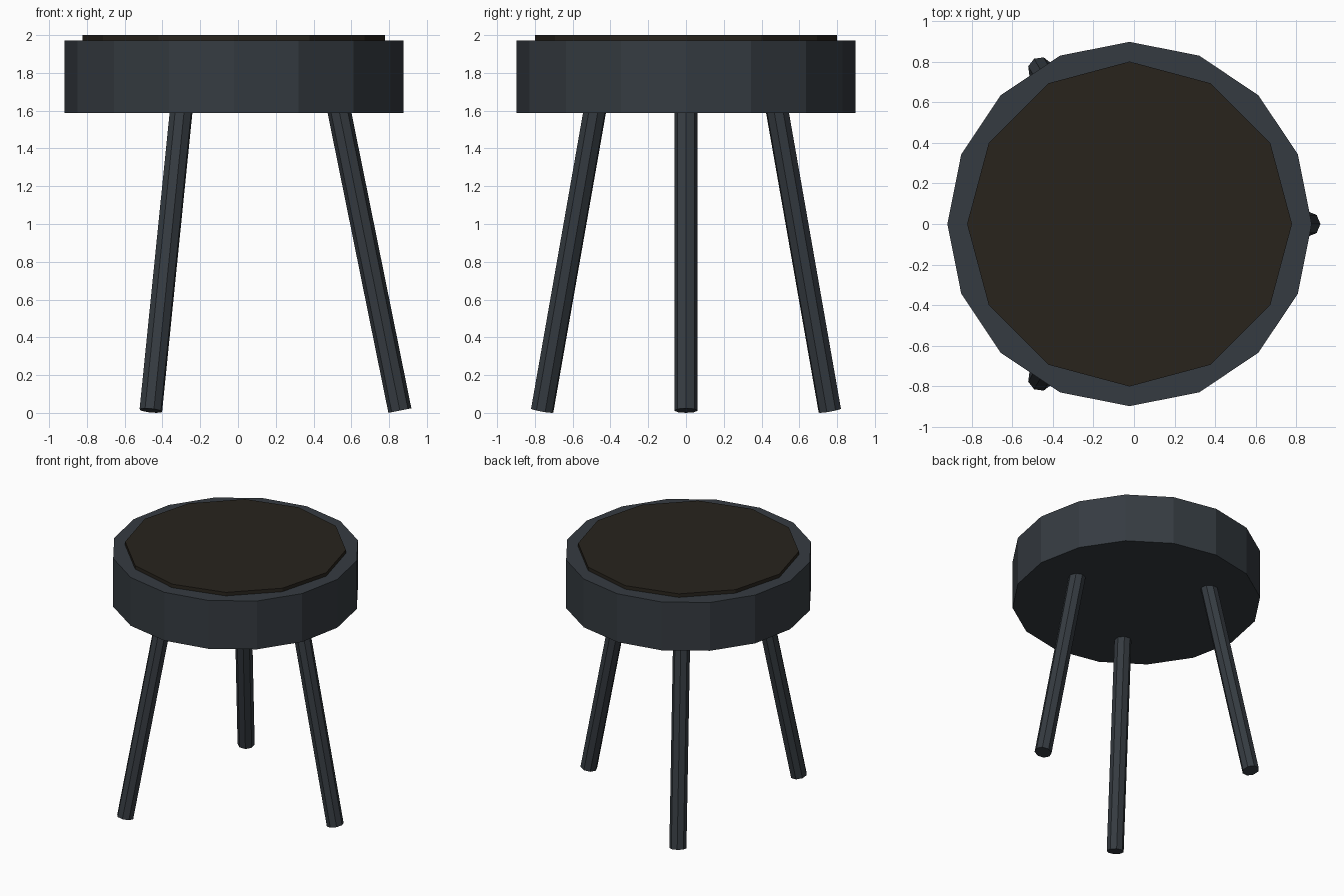
import bpy
from math import pi, sin, cos, tan
from mathutils import Vector

if "Cube" in bpy.data.objects:
    bpy.data.objects.remove(bpy.data.objects["Cube"])

CX = -0.022          # stool axis, offset by the single right-hand leg
SLANT = 0.2          # outward splay of the legs (radians)
LEG_R = 0.062


def material(name, rgb):
    m = bpy.data.materials.new(name)
    m.diffuse_color = (*rgb, 1)
    m.use_nodes = True
    m.node_tree.nodes["Principled BSDF"].inputs["Base Color"].default_value = m.diffuse_color
    return m


def cylinder(name, sides, radius, start, end, mat, spin=0.0):
    """Flat-shaded prism between two points, first corner facing +x."""
    start, end = Vector(start), Vector(end)
    axis = end - start
    tilt = Vector((0, 0, 1)).rotation_difference(axis)
    bpy.ops.mesh.primitive_cylinder_add(vertices=sides, radius=radius, depth=axis.length)
    ob = bpy.context.object
    ob.name = name
    for v in ob.data.vertices:
        c, s = cos(spin), sin(spin)
        x, y, z = v.co
        v.co = tilt @ Vector((c * x - s * y, s * x + c * y, z))
    ob.location = (start + end) / 2
    ob.data.materials.append(mat)
    return ob


frame = material("dark_slate", (0.036, 0.044, 0.053))
pad = material("dark_brown", (0.021, 0.017, 0.012))

# Thick round seat and the thin pad on top
cylinder("seat", 16, 0.897, (CX, 0, 1.587), (CX, 0, 1.972), frame)
cylinder("seat_pad", 12, 0.8, (CX, 0, 1.95), (CX, 0, 2.0), pad)

# Three splayed legs, ends cut square to their own axis
foot_z = LEG_R * sin(SLANT)
top_z = 1.62
foot_r = 0.879
top_r = foot_r - (top_z - foot_z) * tan(SLANT)
for name, a in (("right_leg", 0), ("back_left_leg", 2 * pi / 3), ("front_left_leg", -2 * pi / 3)):
    c, s = cos(a), sin(a)
    cylinder(name, 8, LEG_R, (CX + foot_r * c, foot_r * s, foot_z),
             (CX + top_r * c, top_r * s, top_z), frame, spin=a)
